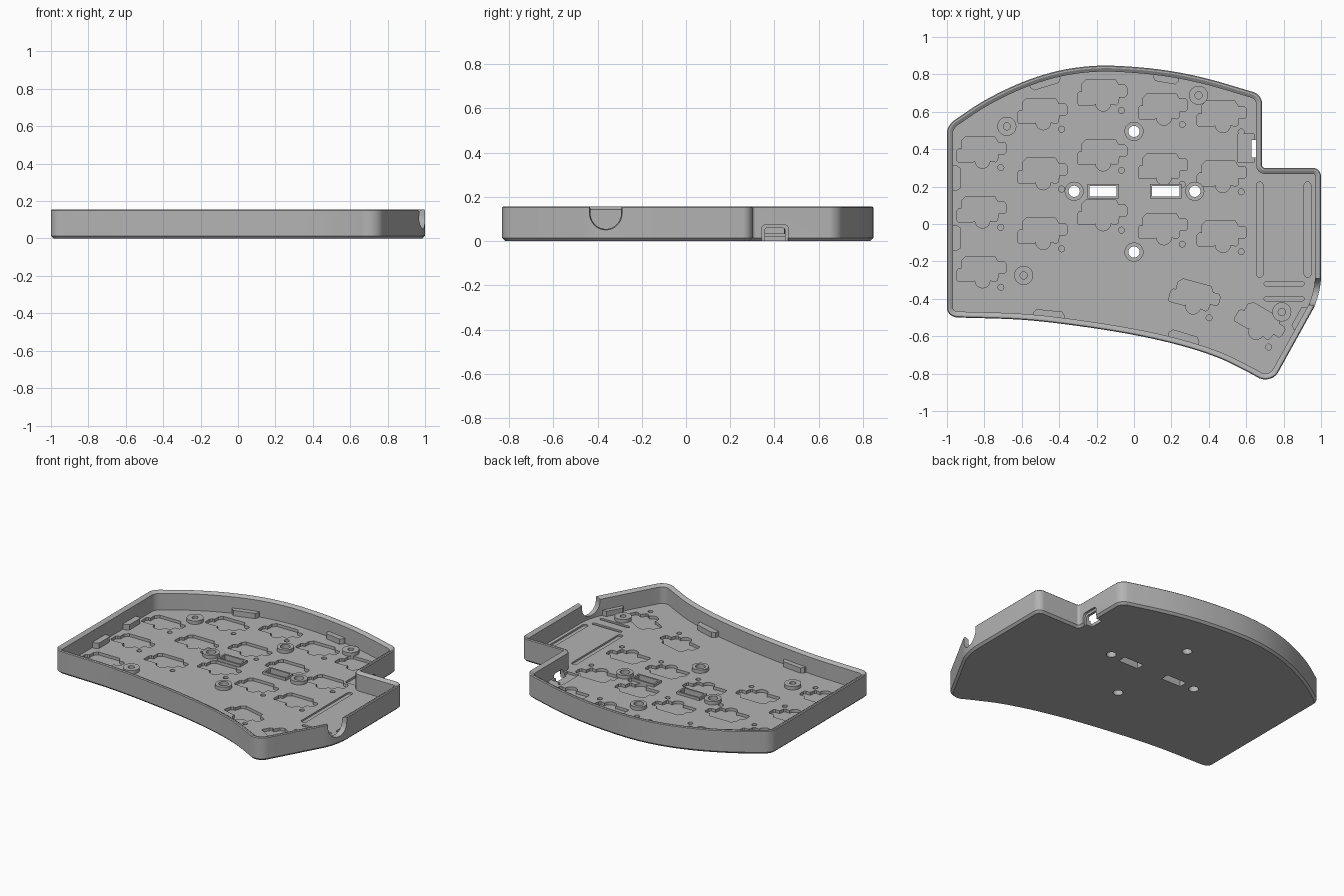
import bpy, bmesh
from math import sin, cos, pi, radians
from mathutils import Vector, Matrix

if "Cube" in bpy.data.objects:
    bpy.data.objects.remove(bpy.data.objects["Cube"])

HEIGHT, FLOOR, WALL = 0.156, 0.035, 0.032

grey = bpy.data.materials.new("plain grey")
grey.use_nodes = True
colour = (0.45, 0.45, 0.45, 1)
grey.diffuse_color = colour
grey.node_tree.nodes["Principled BSDF"].inputs["Base Color"].default_value = colour


def finish(bm, name):
    bmesh.ops.recalc_face_normals(bm, faces=bm.faces)
    mesh = bpy.data.meshes.new(name)
    bm.to_mesh(mesh)
    bm.free()
    mesh.materials.append(grey)
    obj = bpy.data.objects.new(name, mesh)
    bpy.context.collection.objects.link(obj)
    return obj


def loft(bm, loops, closed=False):
    """Skin matching 3D loops; cap the ends, or close the skin into a ring."""
    rows = [[bm.verts.new(p) for p in loop] for loop in loops]
    pairs = list(zip(rows, rows[1:])) + ([(rows[-1], rows[0])] if closed else [])
    for a, b in pairs:
        for i in range(len(a)):
            j = (i + 1) % len(a)
            bm.faces.new((a[i], a[j], b[j], b[i]))
    if not closed:
        bm.faces.new(rows[0])
        bm.faces.new(rows[-1])


def at(points, z):
    return [(p[0], p[1], z) for p in points]


def prism(bm, points, z0, z1):
    loft(bm, [at(points, z0), at(points, z1)])


def circle(x, y, r, n=28):
    return [(x + r * cos(2 * pi * i / n), y + r * sin(2 * pi * i / n)) for i in range(n)]


def rect(x, y, w, h):
    return [(x + sx * w / 2, y + sy * h / 2) for sx, sy in ((-1, -1), (1, -1), (1, 1), (-1, 1))]


def stadium(x, y, w, h):
    """Rounded bar, long in x or in y."""
    r = min(w, h) / 2
    out = []
    for i in range(20):
        a = 2 * pi * (i + 0.5) / 20
        out.append((x + (w / 2 - r) * (1 if cos(a) > 0 else -1) + r * cos(a),
                    y + (h / 2 - r) * (1 if sin(a) > 0 else -1) + r * sin(a)))
    return out


def turned(points, x, y, degrees):
    m = Matrix.Rotation(radians(degrees), 2)
    return [Vector((x, y)) + m @ Vector(p) for p in points]


def spline(pts, steps=5):
    pts = [Vector(p) for p in pts]
    if len(pts) == 2:
        return pts
    ext = [2 * pts[0] - pts[1]] + pts + [2 * pts[-1] - pts[-2]]
    out = []
    for a, b, c, d in zip(ext, ext[1:], ext[2:], ext[3:]):
        for k in range(steps):
            t = k / steps
            out.append(0.5 * (2 * b + (c - a) * t + (2 * a - 5 * b + 4 * c - d) * t * t
                              + (3 * b - a - 3 * c + d) * t ** 3))
    return out + [pts[-1]]


def inset(pts, d):
    out = []
    for i, p in enumerate(pts):
        u = (p - pts[i - 1]).normalized()
        v = (pts[(i + 1) % len(pts)] - p).normalized()
        n1, n2 = Vector((u.y, -u.x)), Vector((v.y, -v.x))
        out.append(p + (n1 + n2) * (d / (1 + n1.dot(n2))))
    return out


# Case outline: edge runs, each followed by the corner point it rounds into
runs = [
    ([(-1, -0.45), (-1, 0.49)], (-1, 0.525)),
    ([(-0.965, 0.552), (-0.8, 0.66), (-0.6, 0.757), (-0.4, 0.82), (-0.2, 0.846), (0, 0.84),
      (0.2, 0.817), (0.4, 0.775), (0.64, 0.705)], (0.685, 0.69)),
    ([(0.685, 0.645), (0.685, 0.315)], (0.685, 0.3)),
    ([(0.7, 0.3), (0.955, 0.3)], (1, 0.3)),
    ([(1, 0.255), (1, -0.28)], (1, -0.38)),
    ([(0.955, -0.46), (0.775, -0.785)], (0.745, -0.855)),
    ([(0.67, -0.825), (0.6, -0.787), (0.45, -0.715), (0.25, -0.65), (0, -0.593), (-0.3, -0.545),
      (-0.6, -0.512), (-0.94, -0.5)], (-1, -0.5)),
]
outline = []
for i, (run, corner) in enumerate(runs):
    a, b, c = Vector(run[-1]), Vector(runs[(i + 1) % len(runs)][0][0]), Vector(corner)
    outline += spline(run)
    for k in range(1, 8):
        t = k / 8 * pi / 2
        outline.append(c + (a - c) * (1 - sin(t)) + (b - c) * (1 - cos(t)))

# Tray: chamfered base, wall, rim and floor in one skin
bm = bmesh.new()
section = [(0.014, 0), (0, 0.014), (0, HEIGHT - 0.005), (0.005, HEIGHT), (0.014, HEIGHT),
           (WALL, HEIGHT - 0.012), (WALL, FLOOR)]
loft(bm, [at(inset(outline, d), z) for d, z in section])
tray = finish(bm, "tray")

# Cutters for pockets, holes, grooves, port and notch
bm = bmesh.new()
bump = [(0.005 + 0.04 * cos(a), -0.052 + 0.04 * sin(a))
        for a in [-pi * k / 8 for k in range(9)]]
pocket = [(-0.085, 0.077), (0.07, 0.077), (0.088, 0.047), (0.122, 0.047), (0.132, 0.035),
          (0.132, -0.005), (0.122, -0.015), (0.09, -0.015), (0.085, -0.05), (0.075, -0.058)]
pocket += bump + [(-0.045, -0.058), (-0.125, -0.058), (-0.132, -0.05), (-0.132, 0),
                  (-0.122, 0.012), (-0.107, 0.012), (-0.107, 0.055)]
columns = {-0.815: 0.39, -0.49: 0.595, -0.17: 0.695, 0.155: 0.62, 0.47: 0.58}
keys = [(x, top - 0.32 * row, 0) for x, top in columns.items() for row in range(3)]
keys += [(0.325, -0.39, -15), (0.675, -0.53, -30)]
for x, y, turn in keys:
    prism(bm, turned(pocket, x, y, turn), 0.016, 0.06)
    prism(bm, turned(circle(0.103, -0.088, 0.016, 16), x, y, turn), 0.016, 0.06)

mounts = [(0, 0.495), (-0.32, 0.175), (0.325, 0.175), (0, -0.15)]
slots = [(-0.165, 0.175), (0.17, 0.175)]
for x, y in mounts:
    prism(bm, circle(x, y, 0.03), -0.05, 0.1)
for x, y in slots:
    prism(bm, rect(x, y, 0.145, 0.055), -0.05, 0.1)
for bar in ((0.672, -0.03, 0.036, 0.51), (0.928, -0.03, 0.036, 0.51),
            (0.803, -0.32, 0.215, 0.022), (0.803, -0.4, 0.215, 0.022)):
    prism(bm, stadium(*bar), 0.024, 0.06)

# Port: board recess, opening and outer surround with rounded top
prism(bm, rect(0.598, 0.405, 0.086, 0.155), 0.02, 0.06)


def side_cut(y, r, z_mid, z_end, x0, x1, r1=None):
    """Arch-shaped cut along x, straight towards z_end."""
    loops = []
    for x, rad in ((x0, r), (x1, r1 or r)):
        s = 1 if z_end < z_mid else -1
        arc = [(x, y + rad * cos(pi * k / 16), z_mid + s * rad * sin(pi * k / 16)) for k in range(17)]
        loops.append(arc + [(x, y - rad, z_end), (x, y + rad, z_end)])
    loft(bm, loops)


def port_cut(w, top, r, x0, x1):
    shape = [(-w, -0.02), (w, -0.02)]
    for cx, start in ((w - r, 0), (r - w, pi / 2)):
        shape += [(cx + r * cos(start + pi * k / 8), top - r + r * sin(start + pi * k / 8)) for k in range(5)]
    loft(bm, [[(x, 0.402 + p, q) for p, q in shape] for x in (x0, x1)])


port_cut(0.046, 0.06, 0.012, 0.627, 0.72)
port_cut(0.06, 0.076, 0.022, 0.67, 0.73)
side_cut(-0.365, 0.062, 0.125, 0.25, 0.9, 1.03, 0.08)
cutter = finish(bm, "cutters")
cutter.hide_render = True
cutter.hide_set(True)

cut = tray.modifiers.new("cuts", 'BOOLEAN')
cut.operation, cut.solver, cut.use_self, cut.object = 'DIFFERENCE', 'EXACT', True, cutter
bpy.context.view_layer.objects.active = tray
tray.select_set(True)
bpy.ops.object.modifier_apply(modifier=cut.name)
bpy.data.objects.remove(cutter)


def collar(name, outer, inner, top, base=FLOOR - 0.003):
    bm = bmesh.new()
    loft(bm, [at(outer, base), at(outer, top), at(inner, top), at(inner, base)], closed=True)
    return finish(bm, name)


# Raised collars around the through holes, slots and screw posts
parts = [tray]
for x, y in mounts:
    parts.append(collar("mount_collar", circle(x, y, 0.051), circle(x, y, 0.03), 0.058))
for x, y in [(-0.68, 0.522), (0.345, 0.688), (-0.59, -0.275), (0.79, -0.47)]:
    parts.append(collar("screw_post", circle(x, y, 0.051), circle(x, y, 0.019), 0.058))
for x, y in slots:
    parts.append(collar("slot_frame", rect(x, y, 0.168, 0.078), rect(x, y, 0.145, 0.055), 0.052))

# Small support tabs along the inner wall, pointing inward
tab = [(-0.085, -0.012), (0.085, -0.012), (0.085, 0.01), (0.068, 0.03), (-0.068, 0.03), (-0.085, 0.01)]
for x, y, turn, size in [(-0.958, 0.245, -90, 0.8), (-0.958, -0.075, -90, 0.8), (-0.477, 0.763, 197, 1),
                         (0.172, 0.785, 170, 0.8), (-0.455, -0.492, -6, 1), (0.265, -0.612, -17, 1),
                         (0.895, -0.508, 61, 0.8)]:
    bm = bmesh.new()
    prism(bm, turned([(p * size, q) for p, q in tab], x, y, turn), FLOOR - 0.003, 0.07)
    parts.append(finish(bm, "support_tab"))

for obj in parts:
    obj.select_set(True)
bpy.ops.object.shade_smooth_by_angle(angle=radians(30))
